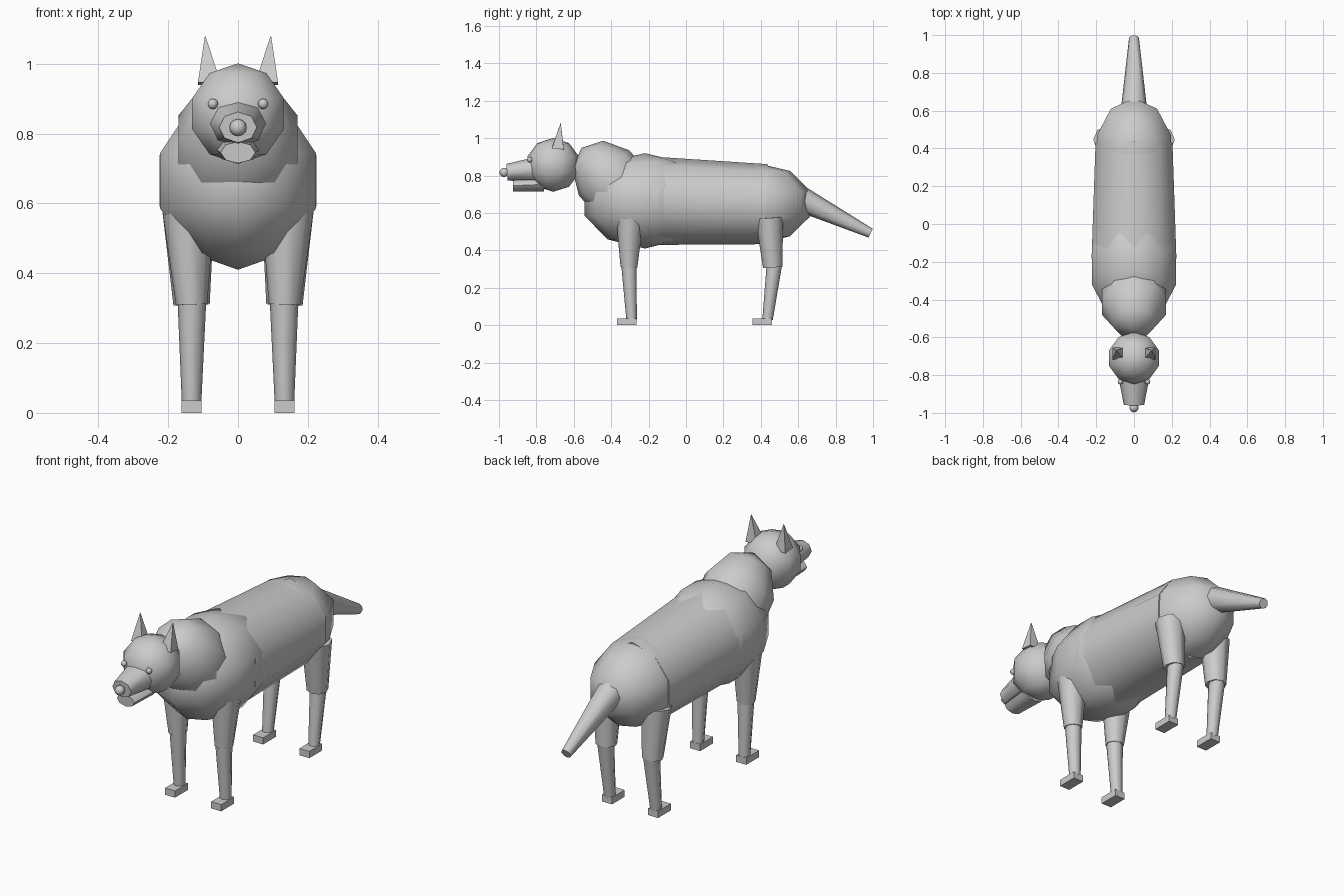
import bpy, bmesh, math
from mathutils import Vector, Matrix

if "Cube" in bpy.data.objects:
    bpy.data.objects.remove(bpy.data.objects["Cube"])


def finish(bm, name, smooth=True):
    bmesh.ops.recalc_face_normals(bm, faces=bm.faces)
    mesh = bpy.data.meshes.new(name)
    bm.to_mesh(mesh)
    bm.free()
    obj = bpy.data.objects.new(name, mesh)
    bpy.context.collection.objects.link(obj)
    if smooth:
        bpy.ops.object.select_all(action='DESELECT')
        obj.select_set(True)
        bpy.context.view_layer.objects.active = obj
        bpy.ops.object.shade_smooth_by_angle(angle=math.radians(60))
    return obj


def ball(name, center, radii, tilt=0, segs=10, rings=5):
    """Low-poly ellipsoid, tilted about x."""
    bm = bmesh.new()
    bmesh.ops.create_uvsphere(bm, u_segments=segs, v_segments=rings, radius=1)
    bm.transform(Matrix.Translation(center)
                 @ Matrix.Rotation(math.radians(tilt), 4, 'X')
                 @ Matrix.Diagonal((*radii, 1)))
    return finish(bm, name)


def taper(name, a, b, ra, rb, sides=8, flat=1.0, twist=0):
    """Tapered tube from a to b; flat squashes its local y."""
    a, b = Vector(a), Vector(b)
    d = b - a
    bm = bmesh.new()
    bmesh.ops.create_cone(bm, cap_ends=True, segments=sides,
                          radius1=ra, radius2=rb, depth=d.length)
    rot = Vector((0, 0, 1)).rotation_difference(d).to_matrix().to_4x4()
    bm.transform(Matrix.Translation((a + b) / 2) @ rot
                 @ Matrix.Diagonal((1, flat, 1, 1))
                 @ Matrix.Rotation(math.radians(twist), 4, 'Z'))
    return finish(bm, name)


def box(name, center, size):
    bm = bmesh.new()
    bmesh.ops.create_cube(bm, size=1)
    bm.transform(Matrix.Translation(center) @ Matrix.Diagonal((*size, 1)))
    return finish(bm, name, smooth=False)


# Body
ball("chest", (0, -0.22, 0.665), (0.247, 0.34, 0.255))
taper("torso", (0, -0.18, 0.665), (0, 0.43, 0.647), 0.236, 0.214, sides=10)
ball("hips", (0, 0.38, 0.65), (0.218, 0.30, 0.216))
ball("neck", (0, -0.385, 0.755), (0.188, 0.19, 0.26), tilt=42)
taper("tail", (0, 0.62, 0.672), (0, 0.987, 0.492), 0.068, 0.026)

# Head
ball("head", (0, -0.71, 0.857), (0.145, 0.145, 0.144))
taper("muzzle", (0, -0.957, 0.818), (0, -0.78, 0.832), 0.054, 0.088, flat=0.82)
taper("lower_jaw", (0, -0.925, 0.746), (0, -0.76, 0.753), 0.05, 0.062, flat=0.62)
ball("nose", (0, -0.973, 0.817), (0.025, 0.025, 0.025), segs=8, rings=6)

for s, side in ((-1, "right"), (1, "left")):
    ball(side + "_eye", (s * 0.072, -0.835, 0.885), (0.015,) * 3, segs=8, rings=6)
    taper(side + "_ear", (s * 0.083, -0.685, 0.945), (s * 0.094, -0.67, 1.08),
          0.045, 0.001, sides=4, twist=45)

    # Legs: hip/shoulder, knee (two ends), ankle and foot positions along y
    for leg, y_top, y_mid, y_knee, y_ankle, y_foot, r_knee in (
            ("front", -0.30, -0.305, -0.305, -0.291, -0.317, 0.045),
            ("hind", 0.445, 0.464, 0.472, 0.436, 0.408, 0.052)):
        name = side + "_" + leg
        taper(name + "_upper_leg", (s * 0.133, y_mid, 0.31),
              (s * 0.142, y_top, 0.575), r_knee, 0.074)
        taper(name + "_lower_leg", (s * 0.133, y_ankle, 0.03),
              (s * 0.132, y_knee, 0.32), 0.028, 0.041)
        box(name + "_foot", (s * 0.133, y_foot, 0.0175), (0.058, 0.105, 0.035))
